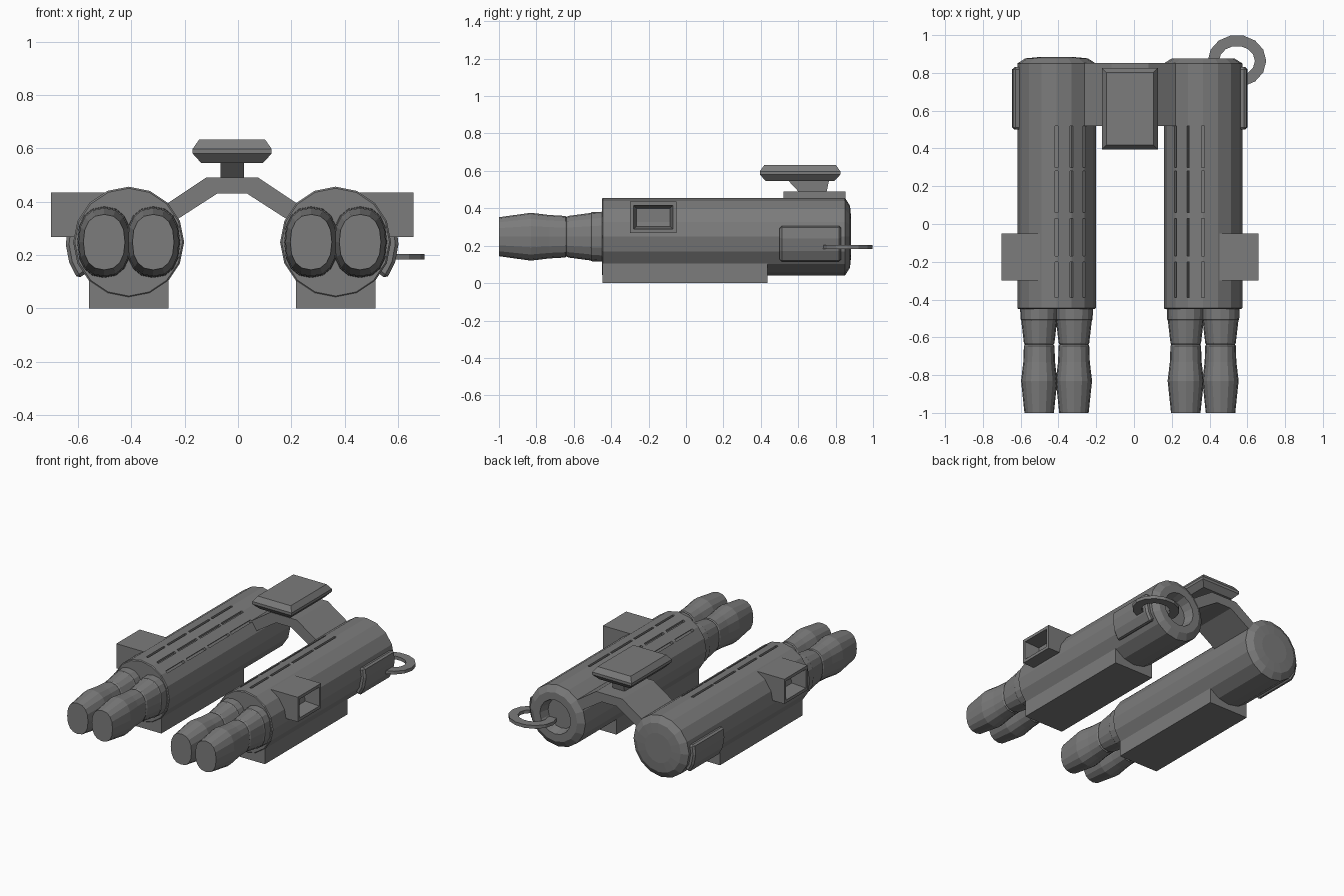
import bpy, bmesh
from math import sin, cos, pi, radians
from mathutils import Matrix, Vector

if "Cube" in bpy.data.objects:
    bpy.data.objects.remove(bpy.data.objects["Cube"])

grey = bpy.data.materials.new("dull_grey")
grey.use_nodes = True
grey.diffuse_color = (0.2, 0.2, 0.2, 1)
grey.node_tree.nodes["Principled BSDF"].inputs["Base Color"].default_value = (0.2, 0.2, 0.2, 1)

MID = -0.022      # plane of symmetry between the two tubes
OFF = 0.388       # tube offset from that plane
AXIS = 0.248      # height of the tube axis
R = 0.208         # tube radius


def finish(name, bm):
    bmesh.ops.recalc_face_normals(bm, faces=bm.faces)
    mesh = bpy.data.meshes.new(name)
    bm.to_mesh(mesh)
    bm.free()
    mesh.materials.append(grey)
    obj = bpy.data.objects.new(name, mesh)
    bpy.context.collection.objects.link(obj)
    return obj


def loft(name, loops, closed=False):
    """Skin a list of equal point loops; cap the ends unless closed."""
    bm = bmesh.new()
    rows = [[bm.verts.new(p) for p in loop] for loop in loops]
    pairs = list(zip(rows, rows[1:]))
    if closed:
        pairs.append((rows[-1], rows[0]))
    else:
        bm.faces.new(rows[0])
        bm.faces.new(rows[-1])
    n = len(rows[0])
    for a, b in pairs:
        for i in range(n):
            j = (i + 1) % n
            bm.faces.new((a[i], a[j], b[j], b[i]))
    return finish(name, bm)


def add_box(bm, x, y, z, rot=None):
    """Add a box given its ranges, optionally transformed by a matrix."""
    size = Matrix.Diagonal((x[1] - x[0], y[1] - y[0], z[1] - z[0], 1))
    place = Matrix.Translation((sum(x) / 2, sum(y) / 2, sum(z) / 2))
    bmesh.ops.create_cube(bm, size=1, matrix=(rot or Matrix()) @ place @ size)


def box(name, x, y, z):
    bm = bmesh.new()
    add_box(bm, sorted(x), y, z)
    return finish(name, bm)


def oval(x, y, rx, rz, n, power=1.0):
    """Ring around the y direction; power below 1 squares it off."""
    pts = []
    for i in range(n):
        c, s = cos(2 * pi * i / n), sin(2 * pi * i / n)
        cx = abs(c) ** power * (1 if c > 0 else -1)
        sz = abs(s) ** power * (1 if s > 0 else -1)
        pts.append((x + rx * cx, y, AXIS + rz * sz))
    return pts


def extrude_y(name, profile, y0, y1):
    return loft(name, [[(x, y, z) for x, z in profile] for y in (y0, y1)])


def rect(x0, x1, y0, y1, z):
    return [(x0, y0, z), (x1, y0, z), (x1, y1, z), (x0, y1, z)]


BARREL = [(-1, 0.078, 0.104), (-0.83, 0.096, 0.128), (-0.73, 0.084, 0.116),
          (-0.645, 0.081, 0.111), (-0.638, 0.076, 0.105), (-0.63, 0.081, 0.111),
          (-0.51, 0.095, 0.127), (-0.505, 0.099, 0.131), (-0.44, 0.101, 0.134)]
SLOTS = [(0.30, 0.52), (0.06, 0.28), (-0.17, 0.03), (-0.39, -0.20)]

for side, label in ((1, "left"), (-1, "right")):
    cx = MID + side * OFF

    # Main tube: domed back on one side, recessed socket on the other
    rings = [(-0.45, R - 0.006), (-0.445, R), (0.85, R), (0.877, 0.165)]
    rings += [(0.877, 0.115), (0.81, 0.1)] if side > 0 else [(0.883, 0.1)]
    tube = loft(label + "_tube", [oval(cx, y, r, r, 16) for y, r in rings])

    # Cooling slots cut into the top inner part of the tube
    bm = bmesh.new()
    for step in range(3):
        rot = (Matrix.Translation((cx, 0, AXIS))
               @ Matrix.Rotation(radians(-22.5 * step * side), 4, 'Y')) if side < 0 else \
              (Matrix.Translation((cx, 0, AXIS))
               @ Matrix.Rotation(radians(-22.5 * step), 4, 'Y'))
        for span in SLOTS:
            add_box(bm, (-0.008, 0.008), span, (R - 0.022, R + 0.03), rot)
    cutter = finish(label + "_slot_cutter", bm)
    cutter.hide_render = True
    cutter.hide_viewport = True
    cut = tube.modifiers.new("slots", 'BOOLEAN')
    cut.operation = 'DIFFERENCE'
    cut.solver = 'EXACT'
    cut.object = cutter

    # Pair of oval eyepiece barrels
    for k, part in ((-1, "inner"), (1, "outer")):
        bx = cx + side * k * 0.092
        loft(label + "_" + part + "_barrel",
             [oval(bx, y, rx, rz, 16, 0.85) for y, rx, rz in BARREL])

    # Rectangular foot under the tube
    box(label + "_foot", (cx - 0.149, cx + 0.149), (-0.447, 0.435), (0, 0.13))

    # Hollow box open to the outside
    def section(out, inset):
        x = MID + side * out
        y0, y1, z0, z1 = -0.3 + inset, -0.05 - inset, 0.268 + inset, 0.435 - inset
        return [(x, y0, z0), (x, y1, z0), (x, y1, z1), (x, y0, z1)]
    loft(label + "_side_box", [section(0.47, 0), section(0.68, 0),
                               section(0.68, 0.02), section(0.58, 0.035)])

    # Curved plate on the outer flank
    angles = [radians(-36 + 51 * i / 3) for i in range(4)]
    profile = [(cx + side * 0.236 * cos(a), AXIS + 0.236 * sin(a)) for a in angles]
    profile += [(cx + side * 0.18 * cos(a), AXIS + 0.18 * sin(a)) for a in reversed(angles)]
    plate = extrude_y(label + "_flank_plate", profile, 0.5, 0.83)
    bevel = plate.modifiers.new("bevel", 'BEVEL')
    bevel.width = 0.012
    bevel.segments = 1
    bevel.limit_method = 'ANGLE'

# Bent strap joining the tubes
upper = [(0.098, 0.49), (0.27, 0.375)]
lower = [(0.25, 0.305), (0.056, 0.43)]
half = upper + lower
strap = [(MID + x, z) for x, z in half] + [(MID - x, z) for x, z in reversed(half)]
extrude_y("bridge_strap", strap, 0.52, 0.853)

# Slanted post and faceted pad above the strap
loft("pad_post", [rect(MID - 0.044, MID + 0.044, 0.61, 0.75, 0.48),
                  rect(MID - 0.044, MID + 0.044, 0.545, 0.765, 0.55)])
PAD = [(0.545, 0.032), (0.58, 0.0), (0.598, 0.0), (0.632, 0.024)]
loft("top_pad", [rect(MID - 0.148 + i, MID + 0.148 - i, 0.395 + i, 0.825 - i, z)
                 for z, i in PAD])

# Flat loop at the back of the left tube
loops = []
for i in range(14):
    c, s = cos(2 * pi * i / 14), sin(2 * pi * i / 14)
    loops.append([(0.545 + rx * c, 0.863 + ry * s, z)
                  for rx, ry, z in ((0.155, 0.138, 0.182), (0.155, 0.138, 0.204),
                                    (0.095, 0.08, 0.204), (0.095, 0.08, 0.182))])
loft("strap_loop", loops, closed=True)
